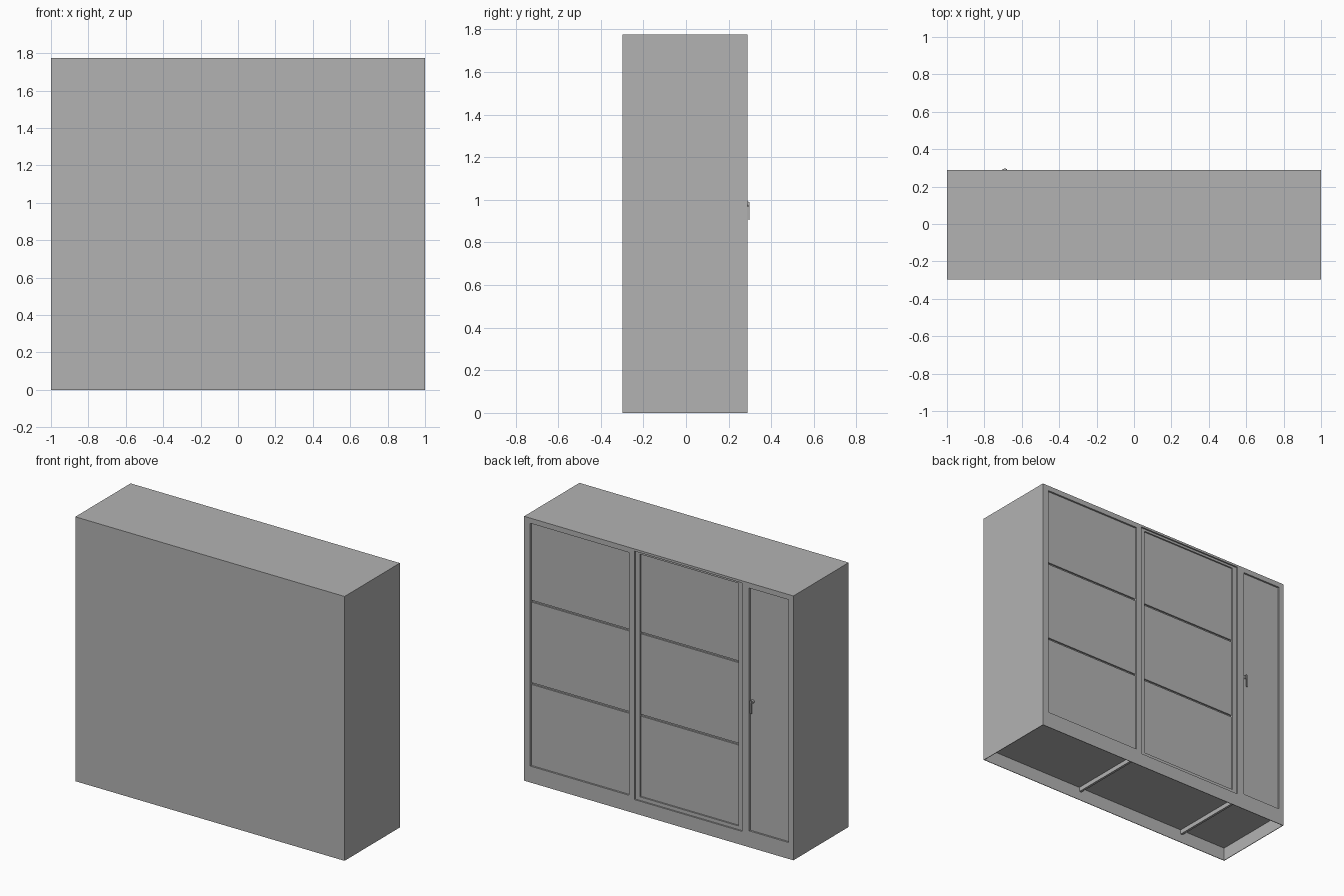
import bpy
import math

old = bpy.data.objects.get("Cube")
if old:
    bpy.data.objects.remove(old, do_unlink=True)

GREY = (0.45, 0.45, 0.45, 1)
grey = bpy.data.materials.new("plain grey")
grey.use_nodes = True
grey.diffuse_color = GREY
grey.node_tree.nodes["Principled BSDF"].inputs["Base Color"].default_value = GREY

HEIGHT = 1.775
FRONT, BACK = -0.298, 0.289
FLOOR = 0.09
WALL = 0.004


def box(name, x, y, z):
    """Box from three (low, high) ranges."""
    spans = (x, y, z)
    bpy.ops.mesh.primitive_cube_add(size=1, location=[(a + b) / 2 for a, b in spans])
    ob = bpy.context.object
    ob.name = name
    ob.scale = [b - a for a, b in spans]
    bpy.ops.object.transform_apply(location=True, rotation=False, scale=True)
    ob.data.materials.append(grey)
    return ob


def carve(target, x, y, z):
    """Cut a box-shaped hollow out of the target."""
    cutter = box("cutter", x, y, z)
    cutter.hide_render = True
    mod = target.modifiers.new("cut", "BOOLEAN")
    mod.operation = "DIFFERENCE"
    mod.solver = "EXACT"
    mod.object = cutter
    bpy.context.view_layer.objects.active = target
    bpy.ops.object.modifier_apply(modifier=mod.name)
    bpy.data.objects.remove(cutter, do_unlink=True)


def recess(x, z, depth):
    carve(cabinet, x, (BACK - depth, BACK + 0.05), z)


# Cabinet body with an open plinth below
cabinet = box("cabinet_body", (-1, 1), (FRONT, BACK), (0, HEIGHT))
carve(cabinet, (-1 + WALL, 1 - WALL), (FRONT + WALL, BACK - WALL), (-0.1, FLOOR))

# Door panels sunk into the back, the middle one stepped
recess((0.22, 0.955), (0.11, 1.74), 0.012)
recess((-0.965, -0.672), (0.11, 1.74), 0.012)
recess((-0.617, 0.18), (0.092, 1.76), 0.01)
recess((-0.585, 0.146), (0.116, 1.745), 0.02)

# Horizontal grooves dividing the two wide doors
for z in (0.66, 1.213):
    recess((0.22, 0.955), (z - 0.006, z + 0.006), 0.022)
    recess((-0.585, 0.146), (z - 0.006, z + 0.006), 0.03)

# Ribs under the floor, at the door joints
for side, x in (("left", 0.2), ("right", -0.643)):
    box(side + "_floor_rib", (x - 0.008, x + 0.008),
        (FRONT + WALL, BACK - WALL), (FLOOR - 0.03, FLOOR + 0.002))

# Door handle: round base, short neck and hanging lever
bpy.ops.mesh.primitive_cylinder_add(
    vertices=16, radius=0.012, depth=0.018,
    location=(-0.69, BACK - 0.005, 0.98), rotation=(math.pi / 2, 0, 0))
rose = bpy.context.object
rose.name = "handle_base"
rose.data.materials.append(grey)
bpy.ops.object.shade_smooth_by_angle()
box("handle_neck", (-0.695, -0.685), (BACK - 0.012, 0.298), (0.972, 0.99))
box("handle_lever", (-0.696, -0.684), (0.293, 0.298), (0.905, 0.98))
